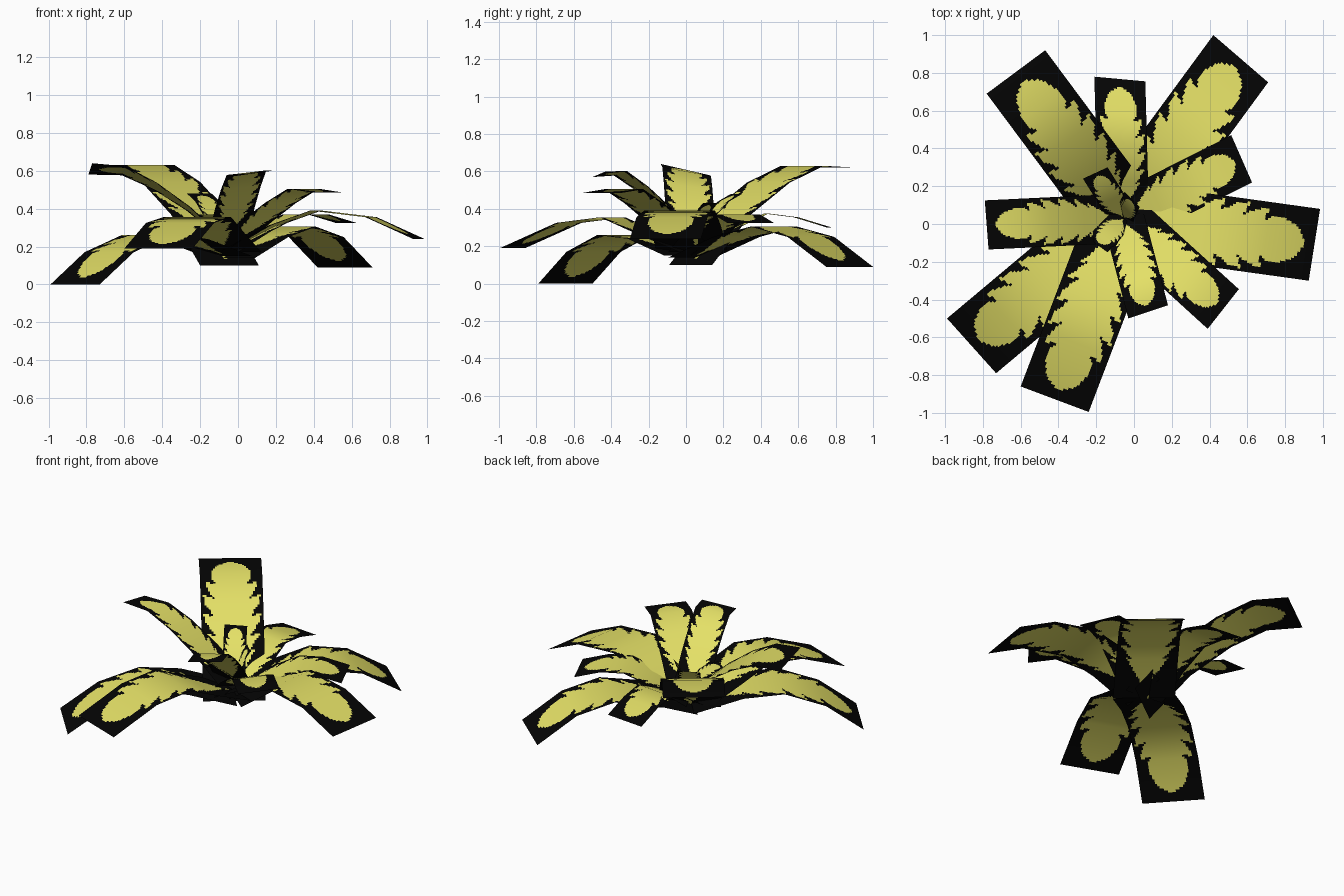
import bpy, bmesh
from mathutils import Vector

if "Cube" in bpy.data.objects:
    bpy.data.objects.remove(bpy.data.objects["Cube"])


def material(name, rgb):
    m = bpy.data.materials.new(name)
    m.diffuse_color = (*rgb, 1)
    m.use_nodes = True
    m.node_tree.nodes["Principled BSDF"].inputs["Base Color"].default_value = m.diffuse_color
    return m


YELLOW = material("leaf yellow", (0.78, 0.75, 0.135))
BLACK = material("card black", (0.0012, 0.0012, 0.0012))

# Painted leaf outline: (position along card, half width as share of card)
OUTLINE = [(0, 0), (.07, .05), (.13, .30), (.21, .68), (.22, .50), (.29, .90),
           (.305, .55), (.36, .85), (.41, .95), (.425, .55), (.47, .85), (.53, .92),
           (.545, .50), (.58, .75), (.64, .82), (.655, .45), (.69, .64), (.75, .62),
           (.81, .52), (.88, .32), (.95, 0), (1, 0)]
SLANT = .12          # notches lean back toward the crown
COLS, ROWS = 32, 72  # cells across and along each card


def lerp_table(table, t):
    for (a, va), (b, vb) in zip(table, table[1:]):
        if t <= b:
            return va + (vb - va) * (t - a) / (b - a)
    return table[-1][1]


def leaf(name, corner_a, corner_b, profile, roll=0.0, base=(-.055, .03)):
    """Bent card from the crown to two tip corners, profile = (reach, height)."""
    a, b, base = Vector(corner_a), Vector(corner_b), Vector(base)
    tip, half = (a + b) / 2, (b - a) / 2
    out = (tip - base).normalized()
    reach = profile[-1][0]
    # position along the card by arc length
    segs = [Vector(q) - Vector(p) for p, q in zip(profile, profile[1:])]
    arc = [0.0]
    for s in segs:
        arc.append(arc[-1] + s.length)
    arc = [s / arc[-1] for s in arc]
    along = [(s, p[0] / reach) for s, p in zip(arc, profile)]
    height = [(s, p[1]) for s, p in zip(arc, profile)]
    # smooth shading normals, blended between the bends
    dirs = [s.normalized() for s in segs]
    bends = [x + y for x, y in zip([dirs[0]] + dirs, dirs + [dirs[-1]])]
    knots = [(s, Vector((-d.y * out.x, -d.y * out.y, d.x)).normalized())
             for s, d in zip(arc, bends)]
    stops = sorted({round(i / ROWS, 4) for i in range(ROWS + 1)} |
                   {round(s, 4) for s in arc})

    bm = bmesh.new()
    rows, normals = [], []
    for t in stops:
        c = base.lerp(tip, lerp_table(along, t))
        z = lerp_table(height, t)
        us = [2 * i / COLS - 1 for i in range(COLS + 1)]
        rows.append([bm.verts.new((c.x + half.x * u, c.y + half.y * u, z + roll * u * t))
                     for u in us])
        normals += [lerp_table(knots, t).normalized()] * len(us)
    flip = out.x * half.y - out.y * half.x > 0   # keep the top side up
    for j, (r, s) in enumerate(zip(rows, rows[1:])):
        mid = (stops[j] + stops[j + 1]) / 2
        for i in range(COLS):
            quad = (r[i], r[i + 1], s[i + 1], s[i])
            f = bm.faces.new(quad[::-1] if flip else quad)
            u = abs((2 * i + 1) / COLS - 1)
            inside = u < lerp_table(OUTLINE, max(0, mid - SLANT * u))
            f.material_index = 0 if inside else 1
            f.smooth = True
    bm.normal_update()
    if sum(f.normal.z for f in bm.faces) < 0:
        bmesh.ops.reverse_faces(bm, faces=bm.faces[:])
    me = bpy.data.meshes.new(name)
    bm.to_mesh(me)
    bm.free()
    me.normals_split_custom_set_from_vertices([tuple(n) for n in normals])
    me.materials.append(YELLOW)
    me.materials.append(BLACK)
    bpy.context.collection.objects.link(bpy.data.objects.new(name, me))


# Large outer leaves
leaf("large_leaf_back_right", (.42, 1.0), (.71, .75),
     [(0, .14), (.30, .25), (.55, .305), (.80, .25), (1.06, .09)])
leaf("large_leaf_front_left", (-.99, -.50), (-.73, -.79),
     [(0, .15), (.30, .24), (.55, .26), (.80, .17), (1.03, 0)])
leaf("large_leaf_front", (-.60, -.86), (-.24, -.995),
     [(0, .17), (.25, .27), (.45, .355), (.70, .325), (1.02, .19)])
leaf("large_leaf_right", (.985, .08), (.925, -.30),
     [(0, .18), (.25, .31), (.48, .39), (.78, .355), (1.04, .24)])
leaf("large_leaf_back_left", (-.78, .69), (-.47, .92),
     [(0, .10), (.25, .37), (.50, .54), (.72, .63), (.94, .62)], base=(-.045, .025))

# Medium leaves
leaf("medium_leaf_left", (-.79, .125), (-.77, -.135),
     [(0, .22), (.20, .40), (.37, .52), (.53, .60), (.70, .61)], roll=.03)
leaf("medium_leaf_back", (-.21, .78), (.06, .755),
     [(0, .15), (.20, .28), (.40, .375), (.56, .355), (.74, .30)])
leaf("medium_leaf_right", (.515, .47), (.625, .22),
     [(0, .17), (.20, .28), (.40, .37), (.55, .37), (.72, .325)])
leaf("medium_leaf_front_right", (.555, -.345), (.39, -.555),
     [(0, .20), (.20, .33), (.37, .43), (.53, .505), (.70, .485)])
leaf("medium_leaf_front", (-.03, -.50), (.18, -.43),
     [(0, .24), (.15, .40), (.28, .51), (.40, .59), (.52, .585)], roll=.015)

# Young inner leaves
leaf("young_leaf_back_left", (-.27, .24), (-.14, .30),
     [(0, .22), (.10, .35), (.20, .44), (.28, .48)])
leaf("young_leaf_front_left", (-.25, -.07), (-.14, -.15),
     [(0, .26), (.07, .33), (.14, .37), (.19, .37)])
leaf("young_leaf_centre", (-.05, .17), (.03, .09),
     [(0, .22), (.05, .32), (.09, .40), (.12, .43)])
